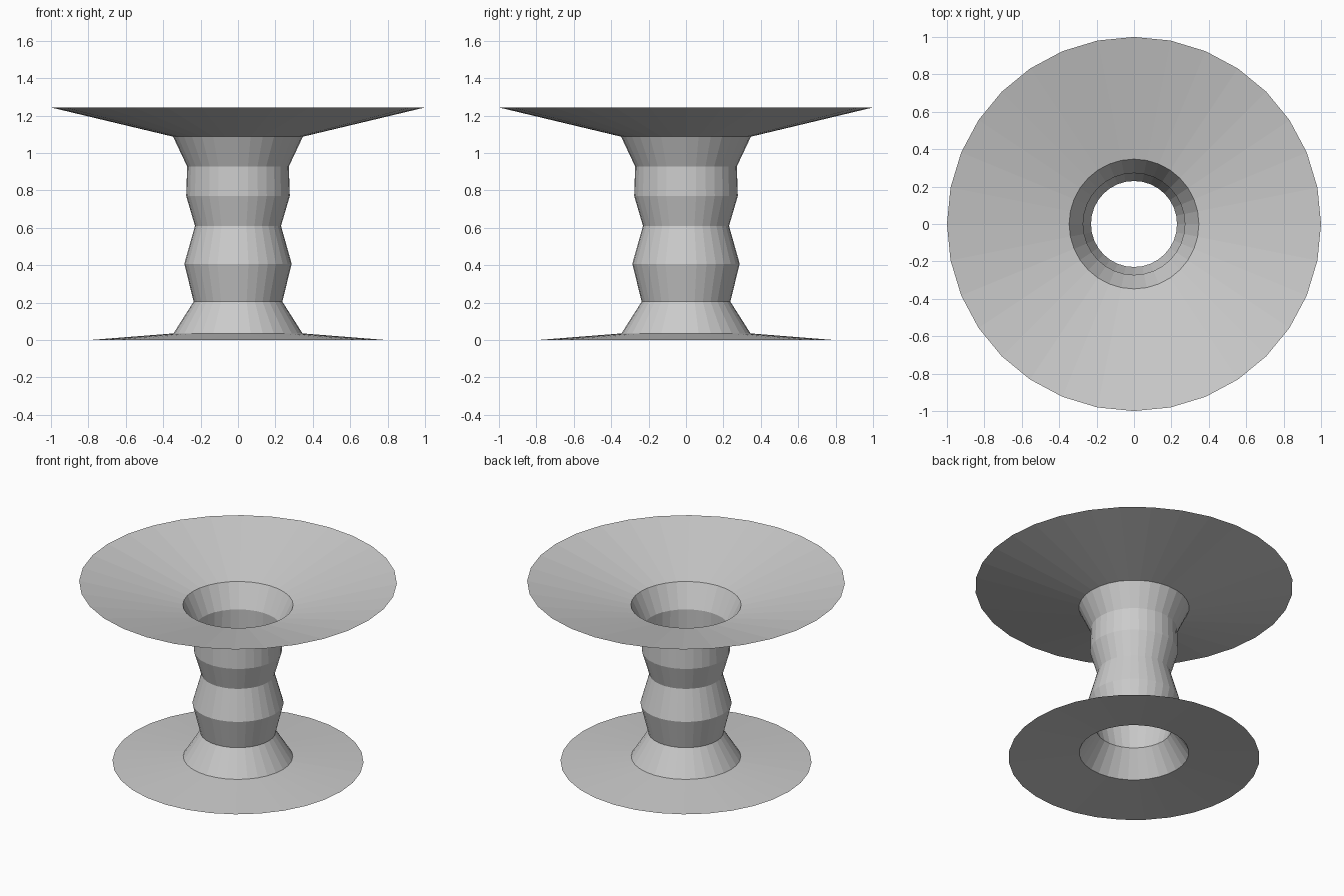
import bpy
import bmesh
from math import cos, sin, tau

if "Cube" in bpy.data.objects:
    bpy.data.objects.remove(bpy.data.objects["Cube"])

SIDES = 32


def lathe(name, profile):
    """Open, flat-shaded surface of revolution from (radius, height) points."""
    bm = bmesh.new()
    rings = [[bm.verts.new((r * cos(tau * i / SIDES), r * sin(tau * i / SIDES), z))
              for i in range(SIDES)] for r, z in profile]
    for low, high in zip(rings, rings[1:]):
        for i in range(SIDES):
            j = (i + 1) % SIDES
            bm.faces.new((low[i], low[j], high[j], high[i]))
    mesh = bpy.data.meshes.new(name)
    bm.to_mesh(mesh)
    bm.free()
    obj = bpy.data.objects.new(name, mesh)
    bpy.context.collection.objects.link(obj)
    return obj


# Shallow conical foot, open in the middle
lathe("base_flange", [(0.79, 0.0), (0.345, 0.035)])

# Hollow faceted stem
lathe("stem", [(0.345, 0.035), (0.237, 0.205), (0.287, 0.407), (0.23, 0.61),
               (0.277, 0.77), (0.272, 0.928), (0.347, 1.087)])

# Wide dished top, open into the stem
lathe("top_dish", [(0.347, 1.087), (1.0, 1.243)])
